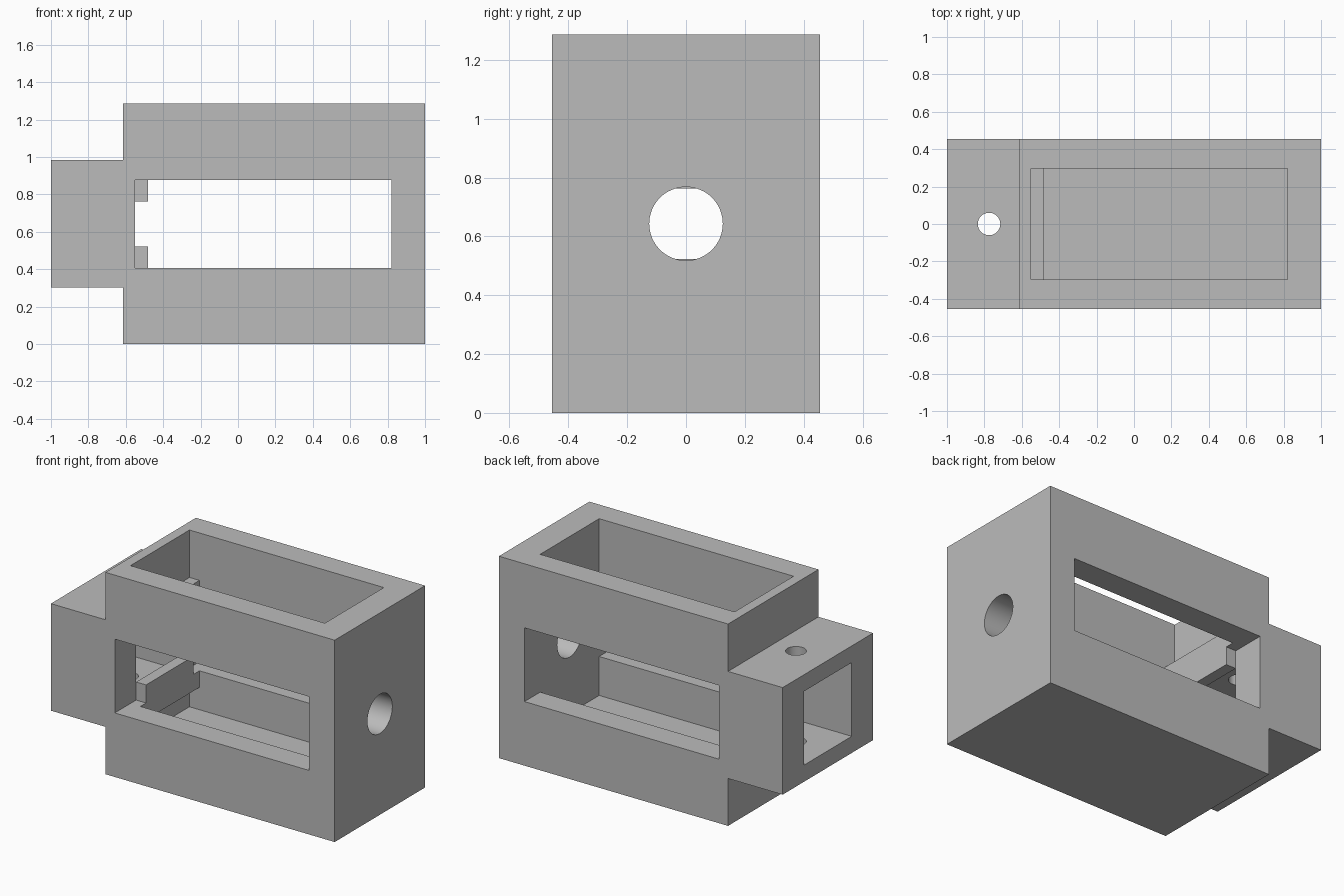
import bpy
import bmesh
from mathutils import Matrix, Vector

cube = bpy.data.objects.get("Cube")
if cube:
    bpy.data.objects.remove(cube, do_unlink=True)

grey = bpy.data.materials.new("mid_grey")
grey.use_nodes = True
colour = (0.5, 0.5, 0.5, 1)
grey.diffuse_color = colour
grey.node_tree.nodes["Principled BSDF"].inputs["Base Color"].default_value = colour

MID = 0.643          # height of the horizontal symmetry plane
HALF_Y = 0.455       # half depth of the housing
INNER_Y = 0.297      # half depth of the cavity
SLOT_Y = 0.24        # half depth of the end tunnel
X_IN, X_OUT = -0.55, 0.82   # cavity ends
STEP_X = -0.615      # where the end block meets the main box
BLOCK = 0.341        # half height of the end block
WINDOW = 0.235       # half height of windows and tunnel


def add_object(name, bm):
    bmesh.ops.recalc_face_normals(bm, faces=bm.faces)
    mesh = bpy.data.meshes.new(name)
    bm.to_mesh(mesh)
    bm.free()
    mesh.materials.append(grey)
    obj = bpy.data.objects.new(name, mesh)
    bpy.context.collection.objects.link(obj)
    return obj


def extrude(name, outline, offset):
    """Closed outline swept along an offset."""
    bm = bmesh.new()
    face = bm.faces.new([bm.verts.new(p) for p in outline])
    out = bmesh.ops.extrude_face_region(bm, geom=[face])
    verts = [g for g in out["geom"] if isinstance(g, bmesh.types.BMVert)]
    bmesh.ops.translate(bm, verts=verts, vec=offset)
    return add_object(name, bm)


def box(name, low, high):
    low, high = Vector(low), Vector(high)
    bm = bmesh.new()
    bmesh.ops.create_cube(bm, size=1, matrix=Matrix.Translation((low + high) / 2)
                          @ Matrix.Diagonal((*(high - low), 1)))
    return add_object(name, bm)


def cylinder(name, centre, radius, length, axis):
    bm = bmesh.new()
    turn = Matrix.Rotation(1.5707963, 4, "Y") if axis == "X" else Matrix()
    bmesh.ops.create_cone(bm, cap_ends=True, segments=64, radius1=radius,
                          radius2=radius, depth=length,
                          matrix=Matrix.Translation(centre) @ turn)
    return add_object(name, bm)


# Housing: main box with a lower block stepping out of its right end
top = 2 * MID
lo, hi = MID - BLOCK, MID + BLOCK
outline = [(STEP_X, 0), (1, 0), (1, top), (STEP_X, top),
           (STEP_X, hi), (-1, hi), (-1, lo), (STEP_X, lo)]
housing = extrude("housing", [(x, -HALF_Y, z) for x, z in outline],
                  (0, 2 * HALF_Y, 0))

# Open cavity, side windows, end tunnel and the round holes
w_lo, w_hi = MID - WINDOW, MID + WINDOW
cutters = [
    box("cavity_cutter", (X_IN, -INNER_Y, 0.16), (X_OUT, INNER_Y, 2)),
    box("window_cutter", (X_IN, -1, w_lo), (X_OUT, 1, w_hi)),
    box("tunnel_cutter", (-1.2, -SLOT_Y, w_lo), (-0.5, SLOT_Y, w_hi)),
    cylinder("end_hole_cutter", (0.95, 0, MID), 0.125, 0.5, "X"),
    cylinder("pin_hole_cutter", (-0.775, 0, MID), 0.06, 2, "Z"),
]
for cutter in cutters:
    cutter.hide_render = True
    mod = housing.modifiers.new(cutter.name, "BOOLEAN")
    mod.operation = "DIFFERENCE"
    mod.solver = "EXACT"
    mod.object = cutter

bpy.context.view_layer.update()
cut_mesh = bpy.data.meshes.new_from_object(
    housing.evaluated_get(bpy.context.evaluated_depsgraph_get()))
housing.modifiers.clear()
housing.data = cut_mesh
for cutter in cutters:
    bpy.data.objects.remove(cutter, do_unlink=True)

# Stepped guide bars above and below the tunnel mouth
for name, s in (("upper_guide_bar", 1), ("lower_guide_bar", -1)):
    half = [(SLOT_Y, 0.12), (SLOT_Y, WINDOW), (INNER_Y, WINDOW), (INNER_Y, BLOCK)]
    section = half + [(-y, z) for y, z in reversed(half)]
    extrude(name, [(X_IN, y, MID + s * z) for y, z in section], (0.07, 0, 0))

# Smooth the round holes, keep every edge sharp
bpy.ops.object.select_all(action="DESELECT")
housing.select_set(True)
bpy.context.view_layer.objects.active = housing
bpy.ops.object.shade_smooth_by_angle(angle=0.5)
